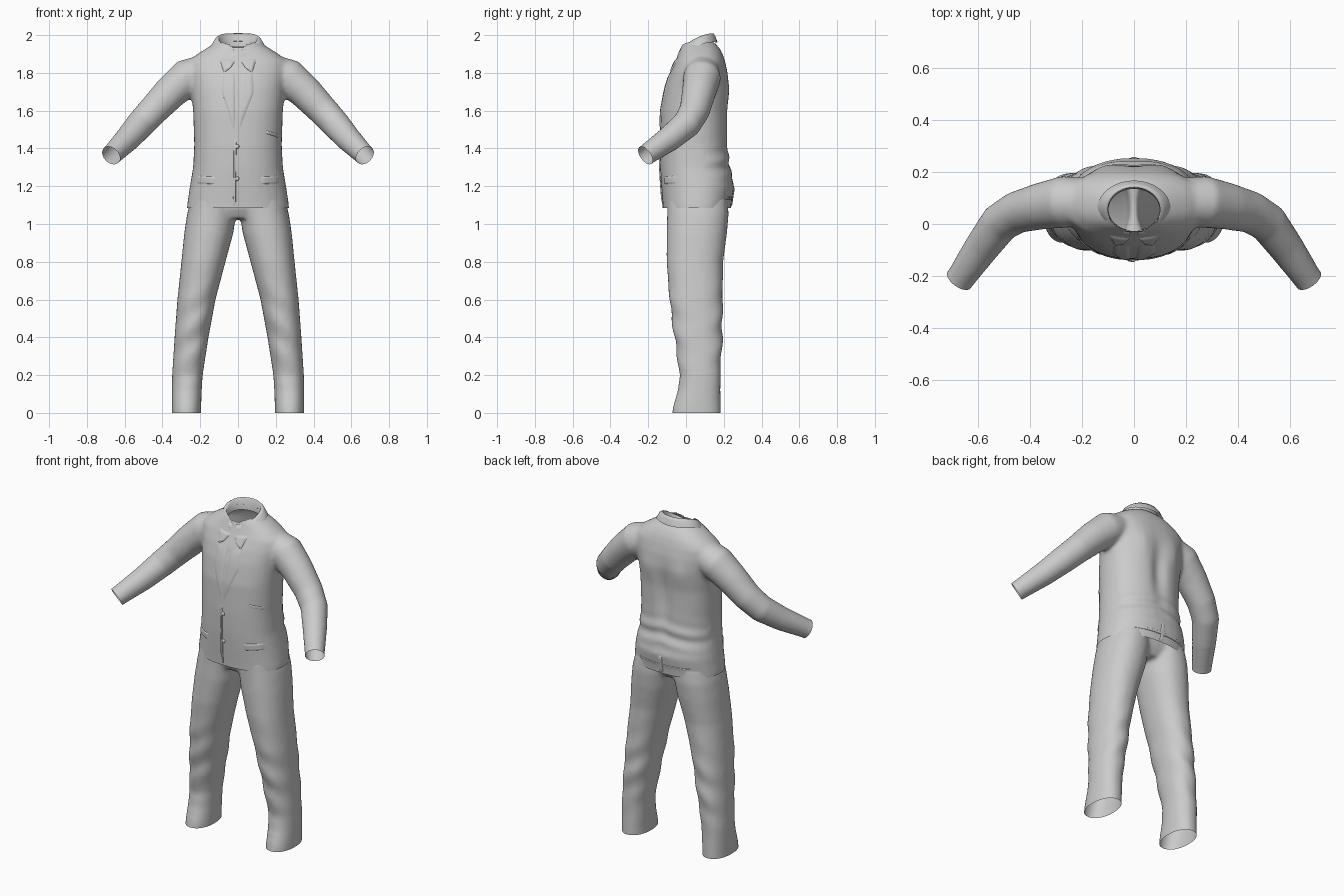
import bpy, bmesh, math
from mathutils import Vector
from mathutils.bvhtree import BVHTree

cube = bpy.data.objects.get("Cube")
if cube:
    bpy.data.objects.remove(cube, do_unlink=True)

cloth = bpy.data.materials.new("grey cloth")
cloth.use_nodes = True
GREY = (0.6, 0.6, 0.6, 1)
cloth.diffuse_color = GREY
cloth.node_tree.nodes["Principled BSDF"].inputs["Base Color"].default_value = GREY


def add_object(name, bm):
    mesh = bpy.data.meshes.new(name)
    bmesh.ops.recalc_face_normals(bm, faces=bm.faces)
    bm.to_mesh(mesh)
    bm.free()
    mesh.materials.append(cloth)
    mesh.shade_smooth()
    obj = bpy.data.objects.new(name, mesh)
    bpy.context.collection.objects.link(obj)
    return obj


def loft(bm, rings, power=2.0, sides=32, caps=True):
    """Skin a list of (centre, u axis, v axis) superellipse rings."""
    loops = []
    for c, u, v in rings:
        loop = []
        for i in range(sides):
            a = math.tau * i / sides
            co, si = math.cos(a), math.sin(a)
            p = c + u * math.copysign(abs(co) ** (2 / power), co)
            loop.append(bm.verts.new(p + v * math.copysign(abs(si) ** (2 / power), si)))
        loops.append(loop)
    for a, b in zip(loops, loops[1:]):
        for i in range(sides):
            j = (i + 1) % sides
            bm.faces.new((a[i], a[j], b[j], b[i]))
    if caps:
        bm.faces.new(loops[0][::-1])
        bm.faces.new(loops[-1])


def level(z, cx, half, front, back):
    return (Vector((cx, (front + back) / 2, z)), Vector((half, 0, 0)),
            Vector((0, (back - front) / 2, 0)))


def fuse(name, bm):
    """Merge overlapping closed parts into one soft skin and return it as bmesh."""
    obj = add_object(name, bm)
    remesh = obj.modifiers.new("fuse", "REMESH")
    remesh.mode = "VOXEL"
    remesh.voxel_size = 0.012
    soften = obj.modifiers.new("soften", "SMOOTH")
    soften.factor, soften.iterations = 0.5, 8
    deps = bpy.context.evaluated_depsgraph_get()
    out = bmesh.new()
    out.from_object(obj, deps)
    old = obj.data
    bpy.data.objects.remove(obj)
    bpy.data.meshes.remove(old)
    return out


def trim(bm, point, normal):
    bmesh.ops.bisect_plane(bm, geom=bm.verts[:] + bm.edges[:] + bm.faces[:],
                           plane_co=point, plane_no=normal, clear_outer=True)


# Jacket body
bm = bmesh.new()
body = [(1.03, .272, -.122, .235), (1.1, .27, -.124, .24), (1.2, .255, -.132, .255),
        (1.3, .238, -.138, .235), (1.42, .232, -.14, .224), (1.6, .238, -.134, .224),
        (1.72, .25, -.112, .23), (1.8, .262, -.086, .222), (1.86, .262, -.058, .208),
        (1.9, .215, -.04, .195), (1.935, .16, -.028, .175), (1.97, .1, -.01, .14)]
loft(bm, [level(z, 0, h, f, b) for z, h, f, b in body], power=2.3)

# Sleeves
path = [(.17, .085, 1.81, .09), (.27, .085, 1.775, .1), (.36, .068, 1.695, .09),
        (.45, .045, 1.60, .081), (.515, .005, 1.53, .077), (.585, -.09, 1.45, .068),
        (.665, -.205, 1.37, .056), (.69, -.24, 1.345, .056)]
for side in (1, -1):
    pts = [Vector((x * side, y, z)) for x, y, z, r in path]
    rings = []
    for i, p in enumerate(pts):
        t = (pts[min(i + 1, len(pts) - 1)] - pts[max(i - 1, 0)]).normalized()
        u = t.cross(Vector((0, 1, 0))).normalized()
        rings.append((p, u * path[i][3], t.cross(u) * path[i][3]))
    loft(bm, rings, sides=24)
jacket_bm = fuse("jacket", bm)

# Hem, cuff and neck openings
trim(jacket_bm, (0, 0, 1.085), (0, 0, -1))
for side in (1, -1):
    trim(jacket_bm, (side * .672, -.215, 1.363), (side * .085, -.12, -.085))
neck = [f for f in jacket_bm.faces if f.calc_center_median().z > 1.8
        and (f.calc_center_median().x / .1) ** 2
        + ((f.calc_center_median().y - .055) / .083) ** 2 < 1]
bmesh.ops.delete(jacket_bm, geom=neck, context="FACES")

# Spine hollow, shoulder blades and soft cloth folds
for v in jacket_bm.verts:
    x, y, z = v.co
    if abs(x) < .24 and y > .1:
        span = math.exp(-((z - 1.55) / .16) ** 2)
        v.co.y -= .022 * span * math.exp(-(x / .045) ** 2)
        v.co.y += .008 * math.exp(-((abs(x) - .11) / .05) ** 2 - ((z - 1.7) / .08) ** 2)
        v.co.y += .005 * math.sin(z * 70 + abs(x) * 12) * math.exp(-((z - 1.32) / .08) ** 2)
surface = BVHTree.FromBMesh(jacket_bm)
add_object("jacket", jacket_bm)

# Trousers
bm = bmesh.new()
leg = [(-.04, .273, .078, -.078, .185), (.03, .273, .078, -.07, .184),
       (.12, .271, .079, -.043, .183), (.2, .268, .081, -.034, .183),
       (.4, .246, .09, -.062, .193), (.6, .22, .101, -.088, .194),
       (.8, .183, .117, -.103, .197), (.95, .155, .13, -.103, .217),
       (1.05, .14, .13, -.1, .226), (1.15, .125, .12, -.1, .22)]
for side in (1, -1):
    loft(bm, [level(z, c * side, h, f, b) for z, c, h, f, b in leg], power=2.2)
loft(bm, [level(1.03, 0, .2, -.06, .17), level(1.08, 0, .245, -.085, .2),
          level(1.15, 0, .235, -.09, .21)], power=2.3)
trousers_bm = fuse("trousers", bm)
trim(trousers_bm, (0, 0, 0), (0, 0, -1))
trim(trousers_bm, (0, 0, 1.13), (0, 0, 1))

# Knee folds
for v in trousers_bm.verts:
    z = v.co.z
    fade = math.exp(-((z - .42) / .2) ** 2)
    v.co.y += .005 * fade * math.sin(z * 38 + abs(v.co.x) * 25)
add_object("trousers", trousers_bm)

# Folded collar: outer fall, rim and inner stand
bm = bmesh.new()
loops = []
for rx, ry, base, lift, tilt in [(.142, .112, 1.905, .035, .5), (.122, .1, 1.945, .03, .5),
                                 (.106, .09, 1.965, .02, .5), (.1, .085, 1.962, .02, .5),
                                 (.098, .08, 1.9, .02, .45)]:
    loop = []
    for i in range(48):
        a = math.tau * i / 48
        y = ry * math.sin(a)
        loop.append(bm.verts.new((rx * math.cos(a), .055 + y,
                                  base + tilt * y + lift * math.cos(a) ** 2)))
    loops.append(loop)
for a, b in zip(loops, loops[1:]):
    for i in range(48):
        j = (i + 1) % 48
        bm.faces.new((a[i], a[j], b[j], b[i]))
# Open notch at the throat
notch = [f for f in bm.faces if f.calc_center_median().y < .055
         and abs(f.calc_center_median().x) < .01]
bmesh.ops.delete(bm, geom=notch, context="FACES")
add_object("collar", bm)


def patch(name, corners, front=True, lift=.005, steps=8):
    """Lay a four-cornered (x, z) plate over the jacket surface."""
    a, b, c, d = [Vector(p) for p in corners]
    way = 1 if front else -1
    bm = bmesh.new()
    grid = []
    for i in range(steps + 1):
        row = []
        for j in range(steps + 1):
            s, t = i / steps, j / steps
            p = a.lerp(b, s).lerp(d.lerp(c, s), t)
            hit = surface.ray_cast(Vector((p.x, -way, p.y)), Vector((0, way, 0)))[0]
            edge = i in (0, steps) or j in (0, steps)
            y = hit.y if hit else -.04 * way
            row.append(bm.verts.new((p.x, y - way * (-.001 if edge else lift), p.y)))
        grid.append(row)
    for i in range(steps):
        for j in range(steps):
            bm.faces.new((grid[i][j], grid[i + 1][j], grid[i + 1][j + 1], grid[i][j + 1]))
    add_object(name, bm)


# Collar points, lapels, pockets and the front edge
for side, word in ((1, "left"), (-1, "right")):
    patch(word + "_collar_point", [(side * .012, 1.865), (side * .1, 1.88),
                                   (side * .075, 1.8), (side * .04, 1.825)], lift=.007)
    patch(word + "_lapel", [(side * .015, 1.82), (side * .08, 1.8),
                            (side * .085, 1.7), (side * .005 - .01, 1.46)])
    patch(word + "_pocket_flap", [(side * .12, 1.25), (side * .22, 1.255),
                                  (side * .22, 1.215), (side * .12, 1.21)])
patch("chest_pocket", [(.15, 1.495), (.215, 1.475), (.213, 1.458), (.15, 1.478)])
patch("front_edge", [(-.022, 1.46), (-.008, 1.46), (-.012, 1.09), (-.026, 1.09)], lift=.006)
patch("back_vent", [(-.012, 1.2), (.012, 1.2), (.012, 1.09), (-.012, 1.09)], front=False)
patch("back_band", [(-.2, 1.145), (.2, 1.145), (.2, 1.13), (-.2, 1.13)], front=False)

# Buttons
for n, z in enumerate((1.41, 1.24)):
    hit = surface.ray_cast(Vector((-.005, -1, z)), Vector((0, 1, 0)))[0]
    bm = bmesh.new()
    bmesh.ops.create_uvsphere(bm, u_segments=16, v_segments=8, radius=.012)
    for v in bm.verts:
        v.co = Vector((v.co.x, v.co.y * .6, v.co.z)) + hit
    add_object("button_%d" % (n + 1), bm)
